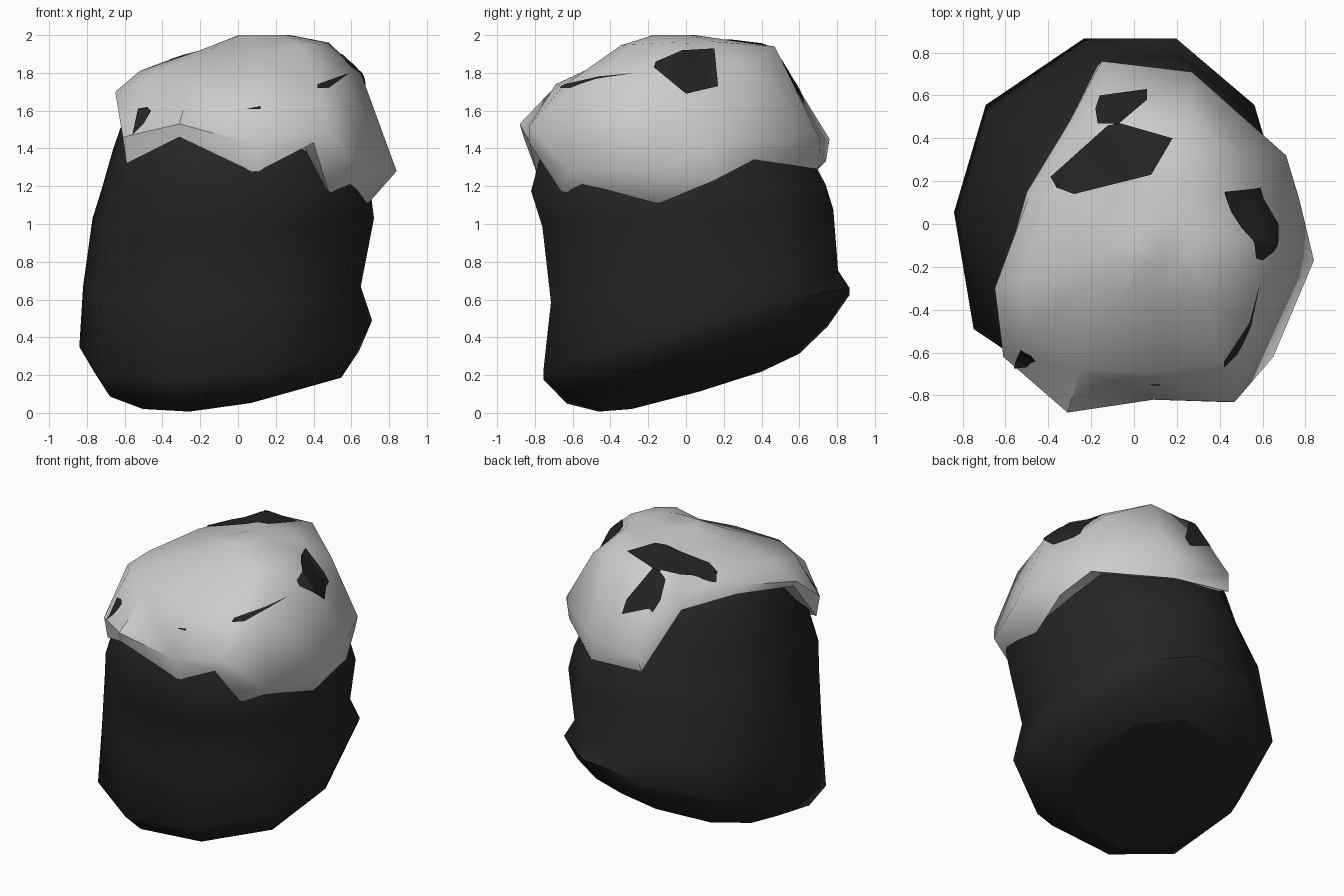
import bpy, bmesh, math
from mathutils import Vector
from mathutils.bvhtree import BVHTree

if "Cube" in bpy.data.objects:
    bpy.data.objects.remove(bpy.data.objects["Cube"])

dark = bpy.data.materials.new("dark_rock")
dark.diffuse_color = (0.018, 0.018, 0.018, 1)
dark.use_nodes = True
dark.node_tree.nodes["Principled BSDF"].inputs["Base Color"].default_value = dark.diffuse_color


def add_object(name, bm, mat=None, angle=50):
    mesh = bpy.data.meshes.new(name)
    bm.to_mesh(mesh)
    ob = bpy.data.objects.new(name, mesh)
    bpy.context.collection.objects.link(ob)
    if mat:
        mesh.materials.append(mat)
    bpy.ops.object.select_all(action='DESELECT')
    ob.select_set(True)
    bpy.context.view_layer.objects.active = ob
    bpy.ops.object.shade_smooth_by_angle(angle=math.radians(angle))
    return ob


def loft(rings):
    bm = bmesh.new()
    loops = [[bm.verts.new(p) for p in r] for r in rings]
    n = len(loops[0])
    for a, b in zip(loops, loops[1:]):
        for i in range(n):
            j = (i + 1) % n
            bm.faces.new((a[i], a[j], b[j], b[i]))
    bm.faces.new(loops[0][::-1])
    bm.faces.new(loops[-1])
    bmesh.ops.recalc_face_normals(bm, faces=bm.faces)
    return bm


# Rock: ten-sided tilted rings (x, y, z, half width, half depth, slope x, slope y)
bulge = {6: 1.09, 9: 1.07}      # fuller front corners
shift = {2: .03, 3: .09, 7: -.06}


def rock_ring(cx, cy, cz, rx, ry, sx, sy):
    pts = []
    for k in range(10):
        a = k * math.tau / 10
        f = bulge.get(k, 1)
        dx = rx * (math.cos(a) * f + shift.get(k, 0))
        dy = ry / 0.951 * math.sin(a) * f
        pts.append((cx + dx, cy + dy, cz + sx * dx + sy * dy))
    return pts


rock = loft([rock_ring(*r) for r in (
    (-.08, .07, .18, .48, .53, .14, .28),
    (-.06, .06, .27, .70, .69, .08, .29),
    (-.065, .055, .42, .775, .81, .09, .27),
    (-.085, .045, .67, .735, .76, 0, .11),
    (-.025, .01, 1.03, .745, .77, 0, .06),
    (-.01, -.04, 1.19, .71, .78, 0, .02),
    (-.02, -.06, 1.40, .64, .70, 0, 0),
    (-.02, -.03, 1.60, .57, .60, 0, 0),
    (-.03, -.02, 1.76, .44, .45, 0, 0),
    (0, 0, 1.86, .26, .26, 0, 0))])
body = add_object("rock_body", rock, dark)
# Crisp border around the flat underside
for e in body.data.edges:
    if max(e.vertices) < 10:
        e.use_edge_sharp = True

# Snow cap: ragged lower edge, bulging rim, upper shoulder, rounded crown
edge = [(-.59, -.61, 1.32), (-.31, -.86, 1.46), (.09, -.79, 1.27), (.40, -.83, 1.43),
        (.48, -.66, 1.17), (.69, -.14, 1.11), (.74, .15, 1.23), (.66, .36, 1.34),
        (.25, .70, 1.29), (-.17, .74, 1.33), (-.30, .48, 1.70), (-.50, .15, 1.74),
        (-.63, -.30, 1.66)]
rim = [(-.61, -.62, 1.46), (-.31, -.88, 1.53), (.09, -.82, 1.42), (.47, -.83, 1.52),
       (.65, -.62, 1.28), (.84, -.17, 1.28), (.77, .12, 1.40), (.71, .32, 1.46),
       (.27, .71, 1.45), (-.15, .76, 1.45), (-.29, .46, 1.76), (-.49, .13, 1.79),
       (-.65, -.30, 1.70)]
shoulder = [(-.50, -.50, 1.77), (-.25, -.68, 1.74), (.10, -.69, 1.74), (.42, -.65, 1.73),
            (.56, -.49, 1.75), (.65, -.10, 1.80), (.56, .12, 1.78), (.50, .32, 1.83),
            (.25, .47, 1.94), (-.12, .47, 1.92), (-.24, .40, 1.87), (-.39, .12, 1.86),
            (-.52, -.25, 1.81)]
inner = [Vector((x * .84, y * .84, z + .05)) for x, y, z in edge]
crown = []
for x, y, z in shoulder:
    right = x > .3
    crown.append(Vector((.12 + (x - .12) * (.68 if right else .5), -.04 + (y + .04) * .5,
                         z + (2 - z) * (.8 if right else .58))))
top = [p.lerp(Vector((.14, -.06, 2.0)), .6) for p in crown]
for p in top:
    p.z = 2.0 if p.x > 0 else 1.98
snow = loft([inner, edge, rim, shoulder, crown, top])
bmesh.ops.triangulate(snow, faces=snow.faces)
add_object("snow_cap", snow, angle=52)
tree = BVHTree.FromBMesh(snow)


# Bare rock patches: outlines projected onto the snow
def patch(name, outline, place, direction):
    bm = bmesh.new()
    bm.faces.new([bm.verts.new(place(*p)) for p in outline])
    bmesh.ops.triangulate(bm, faces=bm.faces)
    bmesh.ops.subdivide_edges(bm, edges=bm.edges, cuts=9, use_grid_fill=True)
    d = Vector(direction)
    lost = []
    for v in bm.verts:
        hit = tree.ray_cast(v.co, d)[0]
        if hit:
            v.co = hit - d * .01
        else:
            lost.append(v)
    bmesh.ops.delete(bm, geom=lost, context='VERTS')
    for f in bm.faces:
        f.normal_update()
        if f.normal.dot(d) > 0:
            f.normal_flip()
    add_object(name, bm, dark)


def from_top(a, b): return (a, b, 3)
def from_right(a, b): return (3, a, b)
def from_front(a, b): return (a, -3, b)


patch("bare_patch_crown", [(-.10, .48), (-.39, .22), (-.36, .17), (-.28, .14),
                           (.08, .23), (.18, .40)], from_top, (0, 0, -1))
patch("bare_patch_back", [(-.07, .47), (.06, .58), (.06, .63), (-.16, .60), (-.18, .54),
                          (-.17, .47)], from_top, (0, 0, -1))
patch("bare_patch_right", [(-.17, 1.83), (0, 1.69), (.17, 1.73), (.15, 1.93), (-.02, 1.92),
                           (-.16, 1.86)], from_right, (-1, 0, 0))
patch("bare_patch_front_left", [(-.56, 1.47), (-.50, 1.53), (-.46, 1.60), (-.48, 1.62),
                                (-.53, 1.61)], from_front, (0, 1, 0))
patch("bare_patch_front_right", [(.42, 1.72), (.48, 1.72), (.59, 1.80), (.42, 1.74)],
      from_front, (0, 1, 0))
patch("bare_patch_front", [(.05, 1.61), (.12, 1.61), (.12, 1.625)], from_front, (0, 1, 0))
